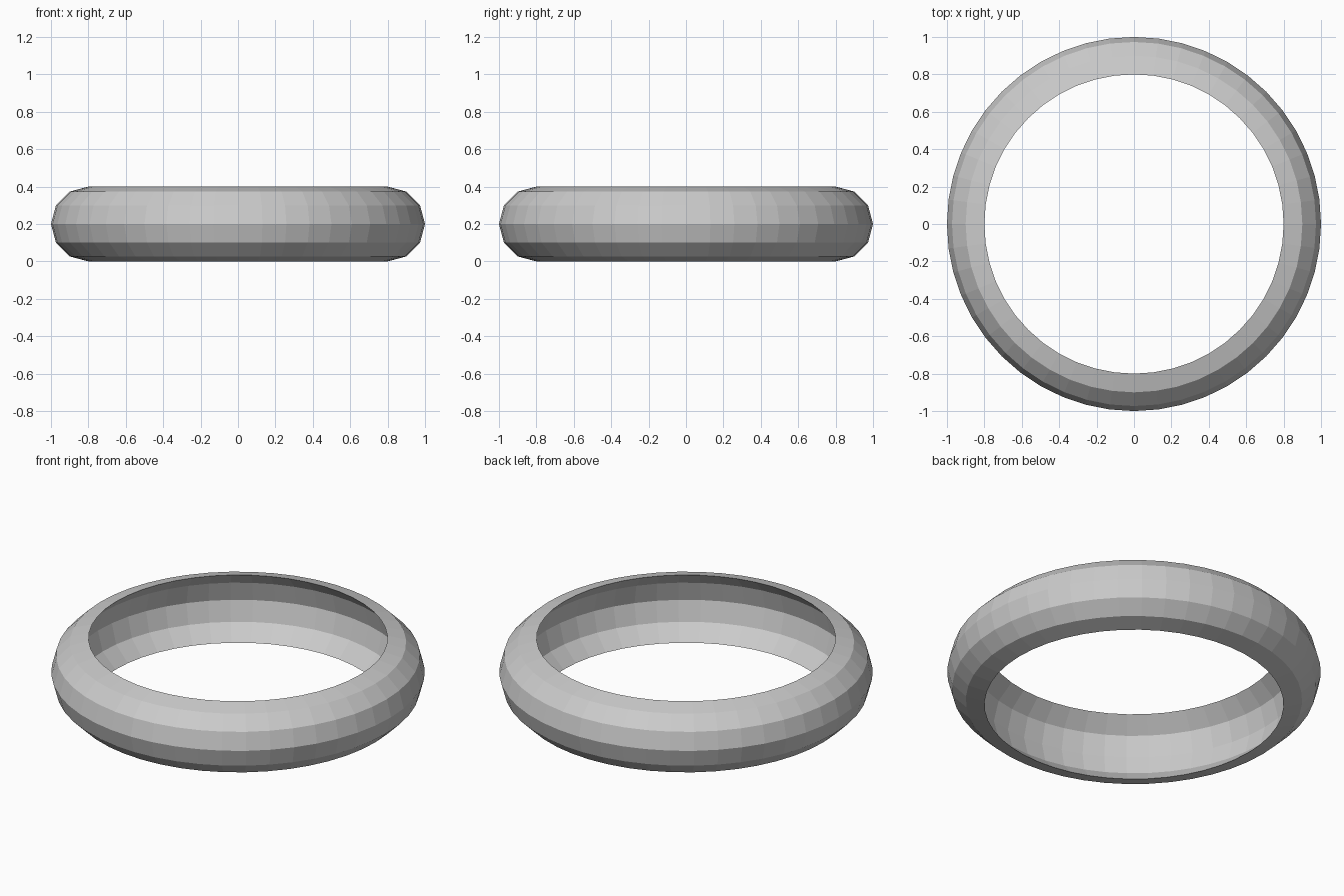
import bpy, bmesh
from math import cos, sin, pi, radians

if "Cube" in bpy.data.objects:
    bpy.data.objects.remove(bpy.data.objects["Cube"])

SEGMENTS = 48                # steps round the ring
MID_Z, EDGE_R, HALF_H = 0.2, 0.8, 0.2


def arc(centre, radius, start, end, step=30):
    """Profile points (r, z) along an arc, angles in degrees."""
    return [(centre + radius * cos(radians(a)), MID_Z + radius * sin(radians(a)))
            for a in range(start, end + 1, step)]


# Crescent section: outer half circle, then a shallower 120 degree inner arc
outer = arc(EDGE_R, HALF_H, -90, 90)
inner_radius = HALF_H / sin(radians(60))
inner = arc(EDGE_R - inner_radius / 2, inner_radius, -60, 60)
profile = outer + inner[-2:0:-1]

# Sweep the section round the vertical axis
bm = bmesh.new()
rings = [[bm.verts.new((r * cos(2 * pi * i / SEGMENTS),
                        r * sin(2 * pi * i / SEGMENTS), z))
          for i in range(SEGMENTS)] for r, z in profile]

for low, high in zip(rings, rings[1:] + rings[:1]):
    for i in range(SEGMENTS):
        k = (i + 1) % SEGMENTS
        bm.faces.new((low[i], low[k], high[k], high[i]))

mesh = bpy.data.meshes.new("crescent_ring")
bm.to_mesh(mesh)
bm.free()
ring = bpy.data.objects.new("crescent_ring", mesh)
bpy.context.collection.objects.link(ring)
